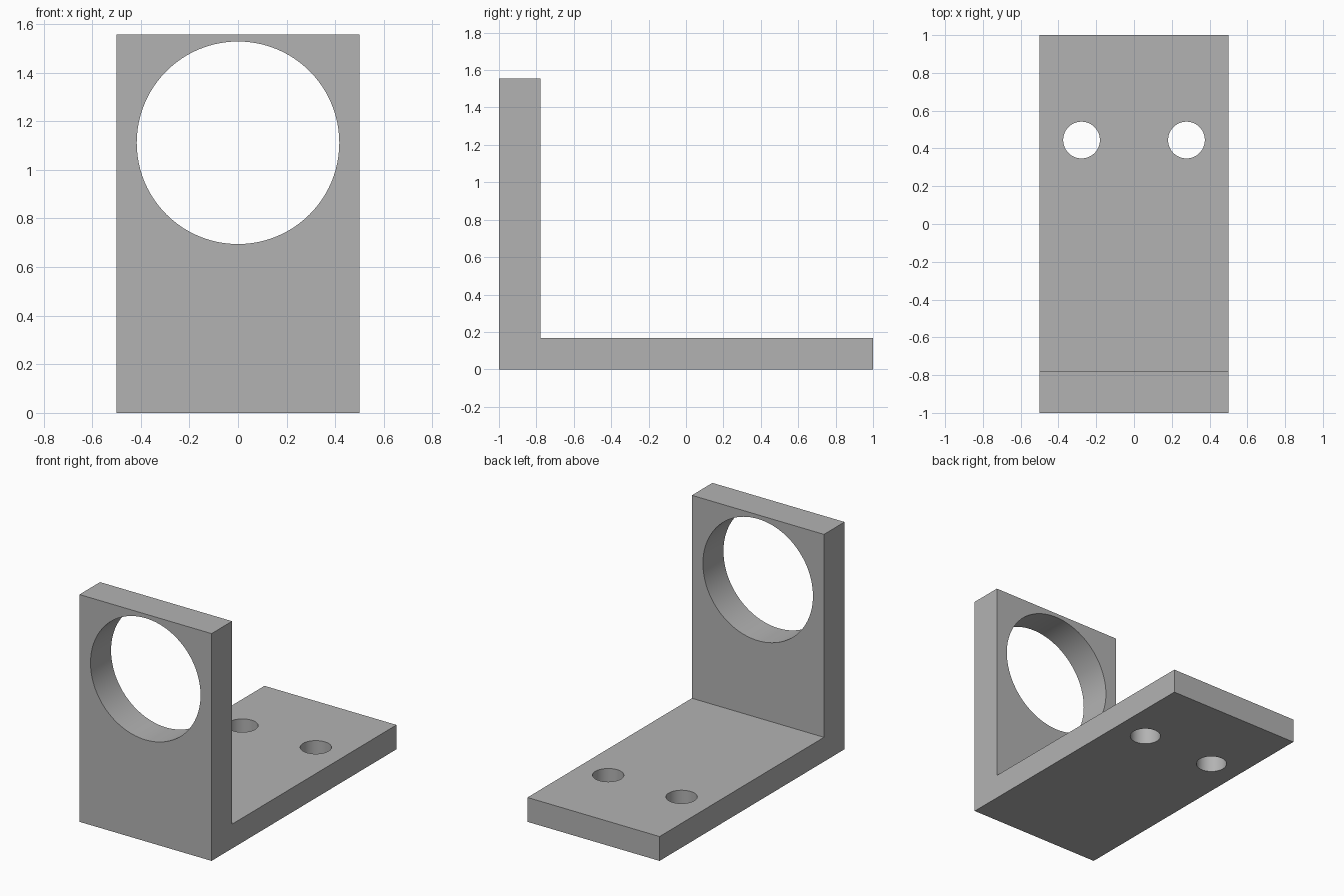
import bpy
import bmesh
from math import radians
from mathutils import Matrix

cube = bpy.data.objects.get("Cube")
if cube:
    bpy.data.objects.remove(cube, do_unlink=True)

U = 1 / 18  # design unit

grey = bpy.data.materials.new("plain grey")
grey.use_nodes = True
colour = (0.45, 0.45, 0.45, 1)
grey.diffuse_color = colour
grey.node_tree.nodes["Principled BSDF"].inputs["Base Color"].default_value = colour


def add_object(name, bm):
    bmesh.ops.recalc_face_normals(bm, faces=bm.faces)
    mesh = bpy.data.meshes.new(name)
    bm.to_mesh(mesh)
    bm.free()
    mesh.materials.append(grey)
    obj = bpy.data.objects.new(name, mesh)
    bpy.context.collection.objects.link(obj)
    return obj


def drill(target, name, radius, location, tilt=0):
    """Cut a round through hole with a hidden cylinder."""
    bm = bmesh.new()
    place = Matrix.Translation(location) @ Matrix.Rotation(radians(tilt), 4, "X")
    bmesh.ops.create_cone(bm, cap_ends=True, segments=96, radius1=radius,
                          radius2=radius, depth=8 * U, matrix=place)
    cutter = add_object(name, bm)
    cutter.hide_render = True
    cutter.hide_set(True)
    mod = target.modifiers.new(name, "BOOLEAN")
    mod.operation = "DIFFERENCE"
    mod.solver = "EXACT"
    mod.object = cutter
    return cutter


# L-shaped bracket: side profile extruded across the width
profile = [(-18, 0), (18, 0), (18, 3), (-14, 3), (-14, 28), (-18, 28)]
bm = bmesh.new()
face = bm.faces.new([bm.verts.new((-9 * U, y * U, z * U)) for y, z in profile])
side = bmesh.ops.extrude_face_region(bm, geom=[face])["geom"]
bmesh.ops.translate(bm, vec=(18 * U, 0, 0),
                    verts=[v for v in side if isinstance(v, bmesh.types.BMVert)])
bracket = add_object("angle_bracket", bm)

# Large ring opening in the upright and two bolt holes in the base
cutters = [drill(bracket, "ring_cutter", 7.5 * U, (0, -16 * U, 20 * U), 90)]
for label, sign in (("left", 1), ("right", -1)):
    cutters.append(drill(bracket, label + "_bolt_cutter", 1.75 * U,
                         (sign * 5 * U, 8 * U, 1.5 * U)))

# Apply the cuts, then smooth the bores while keeping the edges crisp
bpy.ops.object.select_all(action="DESELECT")
bpy.context.view_layer.objects.active = bracket
bracket.select_set(True)
for mod in list(bracket.modifiers):
    bpy.ops.object.modifier_apply(modifier=mod.name)
for cutter in cutters:
    bpy.data.objects.remove(cutter, do_unlink=True)
bpy.ops.object.shade_smooth_by_angle(angle=radians(30))
